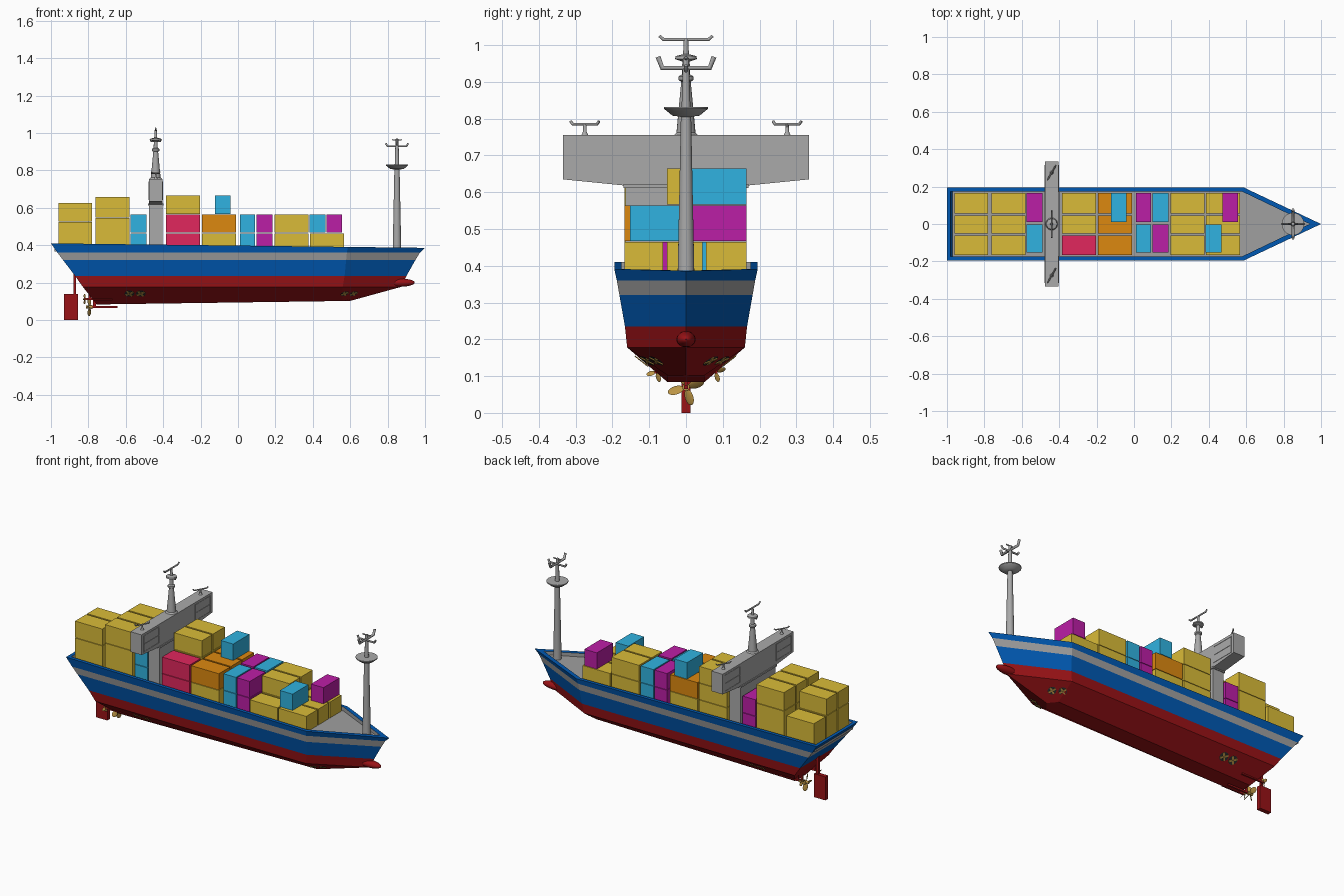
import bpy, bmesh, math
from mathutils import Vector, Matrix
from mathutils.bvhtree import BVHTree

if "Cube" in bpy.data.objects:
    bpy.data.objects.remove(bpy.data.objects["Cube"])

COLORS = dict(blue=(0, .1, .45), red=(.32, .006, .008), stripe=(.35, .35, .35), yellow=(.7, .5, .04),
              cyan=(.03, .45, .75), magenta=(.5, .013, .38), crimson=(.75, .02, .11),
              orange=(.72, .25, .005), gold=(.5, .3, .06), dark=(.03, .03, .03), grey=(.4, .4, .4))
MATS = {}


def mat(name):
    if name not in MATS:
        MATS[name] = bpy.data.materials.new(name)
        MATS[name].diffuse_color = (*COLORS[name], 1)
    return MATS[name]


def finish(name, bm, *colors, smooth=False):
    bmesh.ops.recalc_face_normals(bm, faces=bm.faces)
    me = bpy.data.meshes.new(name)
    bm.to_mesh(me)
    bm.free()
    ob = bpy.data.objects.new(name, me)
    bpy.context.collection.objects.link(ob)
    for c in colors:
        me.materials.append(mat(c))
    if smooth:
        bpy.ops.object.select_all(action='DESELECT')
        ob.select_set(True)
        bpy.context.view_layer.objects.active = ob
        bpy.ops.object.shade_smooth_by_angle(angle=math.radians(35))
    return ob


def box(name, x, y, z, color='grey'):
    bm = bmesh.new()
    size = [b - a for a, b in (x, y, z)]
    mid = [(a + b) / 2 for a, b in (x, y, z)]
    bmesh.ops.create_cube(bm, size=1, matrix=Matrix.Translation(mid) @ Matrix.Diagonal((*size, 1)))
    return finish(name, bm, color)


def lathe(name, profile, x, y=0, color='grey', n=20):
    bm = bmesh.new()
    vs = [bm.verts.new((x + r, y, z)) for r, z in profile]
    es = [bm.edges.new(p) for p in zip(vs, vs[1:])]
    bmesh.ops.spin(bm, geom=vs + es, cent=(x, y, 0), axis=(0, 0, 1), angle=math.tau, steps=n)
    bmesh.ops.remove_doubles(bm, verts=bm.verts, dist=1e-5)
    return finish(name, bm, color, smooth=True)


def antenna(name, centre, half, lift, angle, r=.005):
    """Thin bar with upswept tips."""
    cu = bpy.data.curves.new(name, 'CURVE')
    cu.dimensions, cu.bevel_depth, cu.bevel_resolution, cu.use_fill_caps = '3D', r, 1, True
    sp = cu.splines.new('POLY')
    sp.points.add(3)
    for p, (u, h) in zip(sp.points, ((-half, lift), (-half * .85, 0), (half * .85, 0), (half, lift))):
        p.co = (u * math.cos(angle), u * math.sin(angle), h, 1)
    ob = bpy.data.objects.new(name, cu)
    ob.location = centre
    bpy.context.collection.objects.link(ob)
    cu.materials.append(mat('grey'))


# Hull: stacked outlines (stern x, half width, shoulder x, bow x, z, sheer), keel up to rim, down to deck
LEVELS = [(-.755, .05, .56, .60, .094, .014), (-.83, .16, .56, .875, .178, 0), (-.87, .166, .57, .90, .235, 0),
          (-.935, .181, .578, .948, .32, 0), (-.965, .188, .582, .972, .36, 0), (-1, .195, .587, 1, .398, -.012),
          (-.98, .175, .575, .94, .398, -.012), (-.98, .175, .575, .94, .367, 0)]
bm = bmesh.new()
rings = []
for xs, w, xm, xb, z, sheer in LEVELS:
    pts = [(xs, -w), (xm, -w), (xb, 0), (xm, w), (xs, w)]
    rings.append([bm.verts.new((px, py, z + sheer * px)) for px, py in pts])
for a, b, m in zip(rings, rings[1:], (0, 0, 1, 2, 1, 1, 2)):
    for i in range(5):
        j = (i + 1) % 5
        bm.faces.new((a[i], a[j], b[j], b[i])).material_index = m
bm.faces.new(rings[0]).material_index = 0
bm.faces.new(rings[-1]).material_index = 2
bm.normal_update()
hull_tree = BVHTree.FromBMesh(bm)
finish('hull', bm, 'red', 'blue', 'stripe')

# Bulbous bow
bm = bmesh.new()
bmesh.ops.create_uvsphere(bm, u_segments=20, v_segments=12, radius=1,
                          matrix=Matrix.Translation((.865, 0, .2)) @ Matrix.Diagonal((.08, .026, .022, 1)))
finish('bulbous_bow', bm, 'red', smooth=True)

# Rudder
box('rudder_blade', (-.93, -.855), (-.0125, .0125), (0, .14), 'red')
box('rudder_stock', (-.88, -.865), (-.007, .007), (.13, .245), 'red')


# Propellers: hub, shaft and twisted blades
def propeller(name, x, y, z, r, blades):
    bm = bmesh.new()
    base = Matrix.Translation((x, y, z))
    bmesh.ops.create_cone(bm, cap_ends=True, segments=12, radius1=r * .2, radius2=r * .14, depth=r * .7,
                          matrix=base @ Matrix.Rotation(-math.pi / 2, 4, 'Y'))
    for i in range(blades):
        m = (base @ Matrix.Rotation(math.tau * i / blades + .3, 4, 'X') @ Matrix.Translation((0, 0, r * .58))
             @ Matrix.Rotation(math.radians(40), 4, 'Z') @ Matrix.Diagonal((r * .05, r * .3, r * .45, 1)))
        bmesh.ops.create_uvsphere(bm, u_segments=10, v_segments=8, radius=1, matrix=m)
    finish(name, bm, 'gold', smooth=True)
    box(name + '_shaft', (x, x + .15), (y - .005, y + .005), (z - .005, z + .005), 'red')
    box(name + '_strut', (x + .02, x + .035), (y - .004, y + .004), (z, z + .06), 'red')


propeller('centre_propeller', -.795, 0, .07, .05, 4)
for side in (-1, 1):
    propeller('side_propeller', -.82, side * .08, .112, .028, 4)

# Tunnel thrusters, seated on the hull surface
for x in (-.58, -.52, .57, .618):
    for side in (-1, 1):
        hit, normal, _, _ = hull_tree.ray_cast(Vector((x, side, .143)), Vector((0, -side, 0)))
        if normal.y * side < 0:
            normal = -normal
        m = Matrix.Translation(hit) @ normal.to_track_quat('Z', 'Y').to_matrix().to_4x4()
        r = .027 if x < 0 else .023
        bm = bmesh.new()
        bmesh.ops.create_circle(bm, cap_ends=True, segments=16, radius=r, matrix=m @ Matrix.Translation((0, 0, .002)))
        finish('thruster_tunnel', bm, 'dark')
        bm = bmesh.new()
        for i in range(4):
            bmesh.ops.create_cube(bm, size=1, matrix=m @ Matrix.Rotation(math.pi / 2 * i + .6, 4, 'Z')
                                  @ Matrix.Translation((r * .5, 0, .003)) @ Matrix.Diagonal((r * .8, r * .4, .003, 1)))
        finish('thruster_blades', bm, 'gold')

# Bridge: T-shaped profile extruded along x
half = [(.335, .755), (.335, .635), (.165, .618), (.165, .365)]
profile = half + [(-y, z) for y, z in reversed(half)]
bm = bmesh.new()
face = bm.faces.new([bm.verts.new((-.477, y, z)) for y, z in profile])
ext = bmesh.ops.extrude_face_region(bm, geom=[face])
bmesh.ops.translate(bm, vec=(.074, 0, 0), verts=[v for v in ext['geom'] if isinstance(v, bmesh.types.BMVert)])
finish('bridge', bm, 'grey')
box('bridge_ledge', (-.482, -.398), (-.17, .17), (.612, .622))

# Wing windows: raised frames fore and aft, one mid sill
for side in (-1, 1):
    for x in (-.479, -.405):
        for z in (.643, .688, .738):
            box('window_rail', (x, x + .004), sorted((side * .17, side * .315)), (z, z + .004))
        for y in (.17, .311):
            box('window_post', (x, x + .004), sorted((side * y, side * (y + .004))), (.643, .742))
    # Wing-top radar
    lathe('radar_post', [(.01, .755), (.005, .765), (.005, .785), (0, .787)], -.44, side * .275, n=10)
    antenna('wing_radar', (-.44, side * .275, .785), .045, .008, math.radians(60), .004)

# Bridge mast
lathe('bridge_mast', [(.033, .755), (.026, .762), (.013, .9), (.02, .905), (.02, .915), (.011, .92), (.01, .955),
                      (.03, .962), (.028, .97), (.008, .975), (.006, 1.015), (0, 1.017)], -.44)
antenna('bridge_mast_yard', (-.44, 0, 1.015), .072, .01, math.pi / 2, .005)
antenna('bridge_mast_spar', (-.44, 0, .955), .03, .012, 0, .004)

# Fore mast with lookout dish and crossed yards
lathe('fore_mast', [(.023, .365), (.014, .805), (.037, .808), (.06, .827), (.06, .832), (.012, .832),
                    (.008, .965), (0, .968)], .85)
antenna('fore_mast_yard', (.85, 0, .938), .076, .03, math.pi / 2, .008)
antenna('fore_mast_spar', (.85, 0, .93), .06, .015, 0, .006)
antenna('fore_mast_tip', (.85, 0, .962), .025, .004, 0, .004)


# Containers: each stack is a list of colours with the heights between them
def stack(x, y, colors, zs=(.367, .465, .565, .666)):
    for c, z0, z1 in zip(colors, zs, zs[1:]):
        if c:
            box('container_' + c, x, y, (z0 + .002, z1 - .001), c)


THREE = [(-.167, -.062), (-.052, .045), (.055, .165)]
PAIR = [(-.152, -.003), (.012, .165)]
Y, C, M, R, O = 'yellow', 'cyan', 'magenta', 'crimson', 'orange'
BAYS = [((-.96, -.78), THREE, ([Y, Y], [Y, Y], [Y]), (.367, .525, .626)),
        ((-.762, -.58), THREE, ([Y, Y],) * 3, (.367, .547, .658)),
        ((-.574, -.49), PAIR, ([C, C], [M, M]), None),
        ((-.385, -.203), THREE, ([R, R], [Y, Y, Y], [Y, Y, Y]), None),
        ((-.193, -.01), THREE, ([Y, O],) * 3, None),
        ((.01, .092), PAIR, ([C, C], [M, M]), None),
        ((.1, .184), PAIR, ([M, M], [C, C]), None),
        ((.195, .378), THREE, ([Y], [Y, Y], [Y, Y]), None),
        ((.386, .568), THREE, ([Y],) * 3, None)]
for x, ys, stacks, zs in BAYS:
    for y, colors in zip(ys, stacks):
        stack(x, y, colors, *([zs] if zs else []))
# Loose top boxes
stack((-.122, -.04), PAIR[1], [None, None, C])
stack((.383, .467), PAIR[0], [None, C])
stack((.474, .556), PAIR[1], [None, M])

for m in bpy.data.materials:
    if m.users and not m.is_grease_pencil:
        m.use_nodes = True
        m.node_tree.nodes["Principled BSDF"].inputs["Base Color"].default_value = m.diffuse_color
